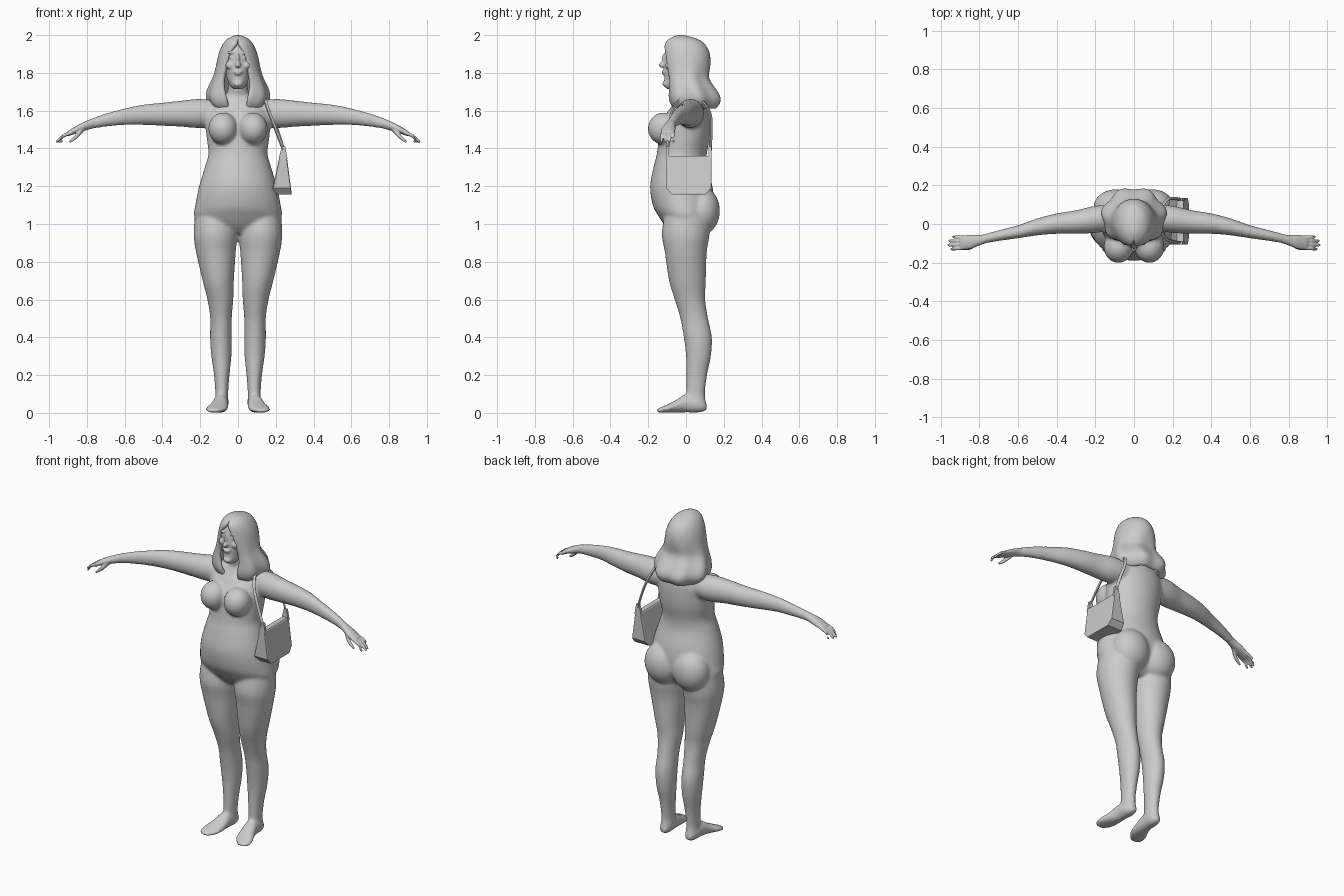
import bpy, bmesh, math
from mathutils import Vector, Matrix

if "Cube" in bpy.data.objects:
    bpy.data.objects.remove(bpy.data.objects["Cube"])

grey = bpy.data.materials.new("plain grey")
grey.diffuse_color = (0.6, 0.6, 0.6, 1)
grey.use_nodes = True
grey.node_tree.nodes["Principled BSDF"].inputs["Base Color"].default_value = grey.diffuse_color


def finish(name, bm, mods=(), angle=180):
    """Turn a bmesh into a named object, apply modifiers and shading."""
    bmesh.ops.recalc_face_normals(bm, faces=bm.faces)
    me = bpy.data.meshes.new(name)
    bm.to_mesh(me)
    bm.free()
    ob = bpy.data.objects.new(name, me)
    bpy.context.collection.objects.link(ob)
    me.materials.append(grey)
    for kind, settings in mods:
        m = ob.modifiers.new(kind.title(), kind)
        for k, v in settings.items():
            setattr(m, k, v)
    bpy.ops.object.select_all(action='DESELECT')
    ob.select_set(True)
    bpy.context.view_layer.objects.active = ob
    bpy.ops.object.convert(target='MESH')
    if not ob.data.materials:
        ob.data.materials.append(grey)
    bpy.ops.object.shade_smooth_by_angle(angle=math.radians(angle))
    return ob


def fused(voxel, repeat, factor=0.5):
    return [('REMESH', dict(mode='VOXEL', voxel_size=voxel)),
            ('SMOOTH', dict(iterations=repeat, factor=factor))]


def spline(rings, steps=5):
    """Catmull-Rom interpolation of ring tuples."""
    out = []
    for i in range(len(rings) - 1):
        p0, p1, p2, p3 = (rings[max(0, min(len(rings) - 1, i + k))] for k in (-1, 0, 1, 2))
        for s in range(steps):
            t = s / steps
            out.append([0.5 * (2 * b + (c - a) * t + (2 * a - 5 * b + 4 * c - d) * t * t
                               + (3 * b - a - 3 * c + d) * t ** 3)
                        for a, b, c, d in zip(p0, p1, p2, p3)])
    return out + [list(rings[-1])]


def loft(bm, rings, axis='z', n=32, sign=1):
    """Closed tube through elliptical rings (x, y, z, radius a, radius b)."""
    loops = []
    for x, y, z, a, b in spline(rings):
        a, b, loop = max(a, .002), max(b, .002), []
        for i in range(n):
            u, v = a * math.cos(2 * math.pi * i / n), b * math.sin(2 * math.pi * i / n)
            d = {'z': (u, v, 0), 'x': (0, u, v), 'y': (u, 0, v)}[axis]
            loop.append(bm.verts.new((sign * (x + d[0]), y + d[1], z + d[2])))
        loops.append(loop)
    for p, q in zip(loops, loops[1:]):
        for i in range(n):
            bm.faces.new((p[i], p[(i + 1) % n], q[(i + 1) % n], q[i]))
    bm.faces.new(loops[0])
    bm.faces.new(loops[-1])


def ball(bm, c, r):
    bmesh.ops.create_uvsphere(bm, u_segments=24, v_segments=16, radius=1,
                              matrix=Matrix.Translation(c) @ Matrix.Diagonal((*r, 1)))


def span(z, x0, x1, y0, y1):
    """Ring given by its extents."""
    return ((x0 + x1) / 2, (y0 + y1) / 2, z, (x1 - x0) / 2, (y1 - y0) / 2)


# Body: torso, neck, arms, legs and feet fused into one skin
bm = bmesh.new()
loft(bm, [span(z, -w, w, f, b) for z, w, f, b in (
    (.95, .10, -.07, .07), (.99, .19, -.11, .11), (1.04, .232, -.145, .14), (1.1, .226, -.176, .15),
    (1.2, .206, -.19, .14), (1.3, .176, -.172, .112), (1.37, .157, -.155, .11), (1.45, .165, -.145, .125),
    (1.52, .172, -.135, .13), (1.59, .17, -.1, .128), (1.645, .135, -.06, .112),
    (1.68, .07, -.045, .08), (1.72, .052, -.055, .06), (1.79, .05, -.05, .06))], n=40)
for s in (1, -1):
    ball(bm, (s * .08, -.118, 1.505), (.077, .084, .085))   # breast
    ball(bm, (s * .095, .085, 1.07), (.115, .095, .125))    # buttock
    loft(bm, [span(z, *e) for z, *e in (
        (1.06, .02, .225, -.11, .12), (.95, .004, .235, -.128, .125), (.85, .012, .222, -.112, .11),
        (.7, .022, .187, -.09, .105), (.6, .025, .162, -.06, .102), (.5, .033, .147, -.03, .117),
        (.4, .033, .148, -.012, .137), (.3, .035, .141, 0, .132), (.2, .045, .127, .002, .112),
        (.1, .052, .12, 0, .1), (.05, .05, .123, -.01, .108), (.012, .058, .118, .01, .102))], sign=s)
    loft(bm, [(.087, .108, .03, .02, .018), (.088, .07, .042, .036, .04), (.092, 0, .05, .04, .048),
              (.1, -.05, .036, .048, .034), (.114, -.1, .023, .056, .021),
              (.125, -.138, .014, .042, .013), (.128, -.154, .011, .022, .008)], 'y', sign=s)
    loft(bm, [(.08, .035, 1.585, .065, .065), (.2, .024, 1.585, .07, .077), (.3, .01, 1.584, .061, .069),
              (.4, .002, 1.581, .053, .061), (.5, -.015, 1.578, .044, .054), (.6, -.04, 1.568, .034, .044),
              (.7, -.06, 1.55, .028, .035), (.78, -.078, 1.53, .024, .027)], 'x', sign=s)
finish("body", bm, fused(.009, 6))

# Hands: palm, four fingers and a thumb
for side, s in (("left", 1), ("right", -1)):
    bm = bmesh.new()
    loft(bm, [(.76, -.074, 1.535, .023, .027), (.8, -.084, 1.522, .027, .025),
              (.85, -.093, 1.502, .037, .021), (.9, -.098, 1.478, .036, .014)], 'x', sign=s)
    for y0, y1, tip in ((-.07, -.066, .94), (-.088, -.087, .96), (-.106, -.109, .965), (-.124, -.13, .95)):
        loft(bm, [(.88, y0, 1.485, .01, .011), (.925, (y0 + y1) / 2, 1.466, .0095, .01),
                  (tip - .01, y1, 1.441, .008, .009), (tip, y1, 1.436, .004, .005)], 'x', 12, s)
    loft(bm, [(.815, -.1, 1.51, .014, .018), (.845, -.12, 1.475, .012, .016),
              (.875, -.127, 1.448, .009, .012), (.893, -.128, 1.434, .004, .006)], 'x', 12, s)
    finish(side + "_hand", bm, fused(.004, 3))

# Head with modelled nose, lips, brow and chin
bm = bmesh.new()
loft(bm, [span(z, -w, w, f, b) for z, w, f, b in (
    (1.715, .024, -.1, -.03), (1.735, .043, -.117, .03), (1.775, .06, -.114, .06), (1.83, .072, -.117, .085),
    (1.89, .076, -.112, .09), (1.93, .07, -.105, .085), (1.965, .045, -.07, .05), (1.975, .02, -.04, .02))])
ball(bm, (0, -.122, 1.842), (.015, .023, .015))
ball(bm, (0, -.113, 1.87), (.009, .017, .034))
ball(bm, (0, -.114, 1.806), (.024, .015, .007))
ball(bm, (0, -.112, 1.795), (.02, .015, .007))
ball(bm, (0, -.103, 1.742), (.027, .022, .018))
for s in (1, -1):
    ball(bm, (s * .032, -.097, 1.908), (.028, .014, .009))
    ball(bm, (s * .032, -.094, 1.882), (.016, .013, .007))
    ball(bm, (s * .042, -.088, 1.84), (.024, .022, .022))
finish("head", bm, fused(.005, 3))

# Hair: open-fronted wavy shell, parted off centre
# (z, half width, front y, back y, right gap, left gap, wave)
levels = [(2.0, .012, -.045, -.015, 0, 0, 0), (1.985, .05, -.085, .05, 0, 0, 0),
          (1.955, .08, -.115, .1, .1, .05, 0), (1.9, .104, -.122, .128, .5, .38, 0),
          (1.83, .118, -.12, .13, .62, .5, .01), (1.775, .133, -.112, .123, .62, .5, .03),
          (1.725, .157, -.112, .155, .52, .45, .05), (1.675, .168, -.115, .187, .42, .36, .06),
          (1.635, .155, -.105, .182, .4, .36, .07), (1.605, .125, -.08, .155, .42, .4, .07)]
bm, n, rows = bmesh.new(), 32, []
for z, w, f, b, gr, gl, wave in spline(levels, 2):
    row = []
    for i in range(n + 1):
        t = max(gl, 0) + (2 * math.pi - max(gl, 0) - max(gr, 0)) * i / n   # 0 = front, turning to +x
        k = 1 + wave * math.cos(7 * t)
        row.append(bm.verts.new((w * k * math.sin(t),
                                 (f + b) / 2 - (b - f) / 2 * k * math.cos(t), z)))
    rows.append(row)
for p, q in zip(rows, rows[1:]):
    for i in range(n):
        bm.faces.new((p[i], p[i + 1], q[i + 1], q[i]))
bm.faces.new(rows[0])
bmesh.ops.remove_doubles(bm, verts=bm.verts, dist=.0008)
bmesh.ops.recalc_face_normals(bm, faces=bm.faces)
finish("hair", bm, [('SOLIDIFY', dict(thickness=.03, offset=-1)), ('SUBSURF', dict(levels=1))], 60)


# Handbag: tapered box with clipped lower corners and a raised outer panel
def taper(z):
    t = (z - 1.155) / .205
    return .18 + .043 * t, .282 - .027 * t


outline = [(-.105, 1.36), (.135, 1.36), (.135, 1.19), (.105, 1.155), (-.075, 1.155), (-.105, 1.19)]
bm = bmesh.new()
inner, outer = ([bm.verts.new((taper(z)[k], y, z)) for y, z in outline] for k in (0, 1))
sides = [bm.faces.new(inner), bm.faces.new(outer)]
for i in range(6):
    j = (i + 1) % 6
    bm.faces.new((inner[i], inner[j], outer[j], outer[i]))
bmesh.ops.recalc_face_normals(bm, faces=bm.faces)
bmesh.ops.inset_individual(bm, faces=sides, thickness=.008, depth=.003)
finish("bag", bm, angle=20)

# Bag tabs: wedges that lead up into the strap
for name, y0, y1 in (("front", -.105, -.09), ("back", .12, .135)):
    bm = bmesh.new()
    a, b = ([bm.verts.new((x, y, z)) for x, z in ((.215, 1.345), (.262, 1.345), (.25, 1.41), (.232, 1.41))]
            for y in (y0, y1))
    bm.faces.new(a)
    bm.faces.new(b)
    for i in range(4):
        bm.faces.new((a[i], a[(i + 1) % 4], b[(i + 1) % 4], b[i]))
    finish(name + "_bag_tab", bm, angle=20)

# Shoulder strap: flat band looping over the shoulder
path = [(.242, -.098, 1.39), (.2, -.09, 1.5), (.165, -.075, 1.59), (.143, -.035, 1.658), (.138, .03, 1.672),
        (.148, .09, 1.65), (.175, .128, 1.58), (.21, .132, 1.49), (.242, .128, 1.39)]
pts = [Vector(p) for p in spline(path, 4)]
bm, rows = bmesh.new(), []
for i, p in enumerate(pts):
    along = (pts[min(i + 1, len(pts) - 1)] - pts[max(i - 1, 0)]).normalized()
    out = (p - Vector((.12, .02, 1.45))).normalized()
    wide = along.cross(out).normalized() * .008
    thick = wide.cross(along).normalized() * .004
    rows.append([bm.verts.new(p + a * wide + b * thick) for a, b in ((1, 1), (-1, 1), (-1, -1), (1, -1))])
for p, q in zip(rows, rows[1:]):
    for i in range(4):
        bm.faces.new((p[i], p[(i + 1) % 4], q[(i + 1) % 4], q[i]))
bm.faces.new(rows[0])
bm.faces.new(rows[-1])
finish("shoulder_strap", bm, angle=40)
